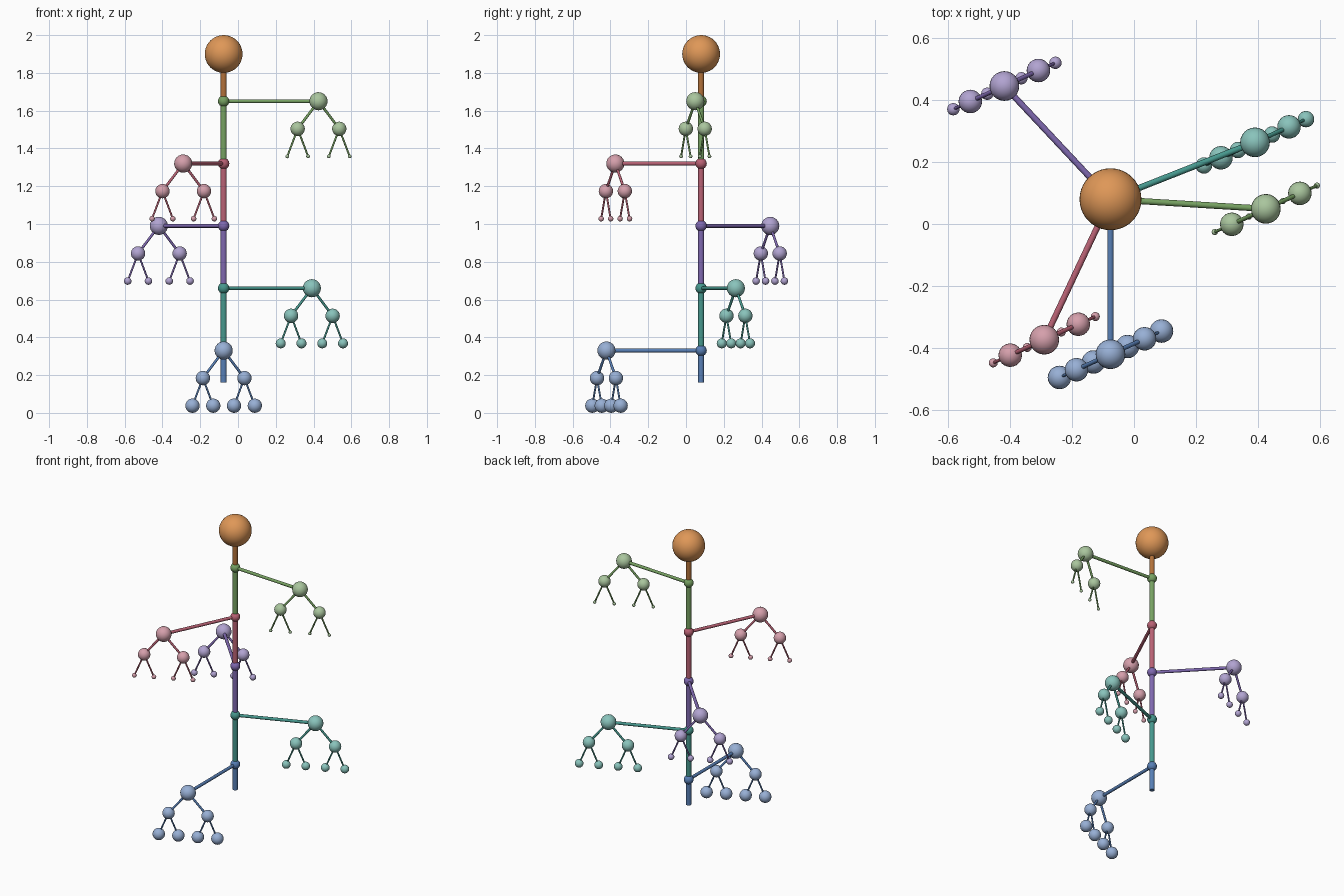
import bpy
from mathutils import Vector

if "Cube" in bpy.data.objects:
    bpy.data.objects.remove(bpy.data.objects["Cube"])


def material(name, rgb):
    m = bpy.data.materials.new(name)
    m.diffuse_color = (*[(c / 255) ** 2.2 for c in rgb], 1)
    m.use_nodes = True
    m.node_tree.nodes["Principled BSDF"].inputs["Base Color"].default_value = m.diffuse_color
    return m


def finish(name, mat):
    ob = bpy.context.object
    ob.name = name
    ob.data.materials.append(mat)
    bpy.ops.object.shade_smooth_by_angle()
    return ob


def ball(name, p, r, mat, seg=24):
    bpy.ops.mesh.primitive_uv_sphere_add(segments=seg, ring_count=seg // 2, radius=r, location=p)
    return finish(name, mat)


def rod(name, a, b, r, mat):
    d = b - a
    bpy.ops.mesh.primitive_cylinder_add(vertices=16, radius=r, depth=d.length, location=(a + b) / 2)
    bpy.context.object.rotation_euler = d.to_track_quat('Z', 'Y').to_euler()
    return finish(name, mat)


AX, AY = -0.076, 0.08                   # trunk axis
FORK = Vector((0.110, 0.050, 0))        # all forks spread along this direction
DROP = Vector((0, 0, -0.146))

# colour name, arm colour, node colour, height, arm end x/y, leaf radius
tiers = [
    ("green", (118, 160, 98), (168, 196, 156), 1.65, 0.426, 0.049, 0.010),
    ("pink", (184, 98, 116), (212, 158, 170), 1.32, -0.290, -0.374, 0.0145),
    ("purple", (126, 104, 174), (176, 162, 208), 0.99, -0.419, 0.446, 0.020),
    ("teal", (72, 150, 140), (136, 194, 186), 0.66, 0.391, 0.264, 0.0265),
    ("blue", (88, 126, 180), (150, 174, 212), 0.33, -0.076, -0.421, 0.038),
]

# head and the trunk piece below it
head_mat = material("orange", (222, 150, 88))
ball("head", (AX, AY, 1.90), 0.10, head_mat, 40)
rod("neck", Vector((AX, AY, 1.90)), Vector((AX, AY, 1.65)), 0.016, material("brown", (176, 112, 60)))

for i, (name, dark, light, z, x, y, leaf_r) in enumerate(tiers):
    arm_mat = material(name + "_arm", dark)
    node_mat = material(name + "_node", light)
    hub = Vector((AX, AY, z))
    low = Vector((AX, AY, tiers[i + 1][3] if i < 4 else 0.162))
    end = Vector((x, y, z))

    # trunk piece, joint, arm and main node
    rod(name + "_trunk", hub, low, 0.016, arm_mat)
    ball(name + "_joint", hub, 0.03, arm_mat)
    rod(name + "_arm", hub, end, 0.010, arm_mat)
    ball(name + "_node", end, 0.048, node_mat)

    # two branches, each with two twigs and leaves
    for s in (-1, 1):
        mid = end + FORK * s + DROP
        rod(name + "_branch", end, mid, 0.007, arm_mat)
        ball(name + "_branch_node", mid, 0.038, node_mat)
        for t in (-0.5, 0.5):
            tip = mid + FORK * t + DROP
            rod(name + "_twig", mid, tip, 0.005, arm_mat)
            ball(name + "_leaf", tip, leaf_r, node_mat, 20)
